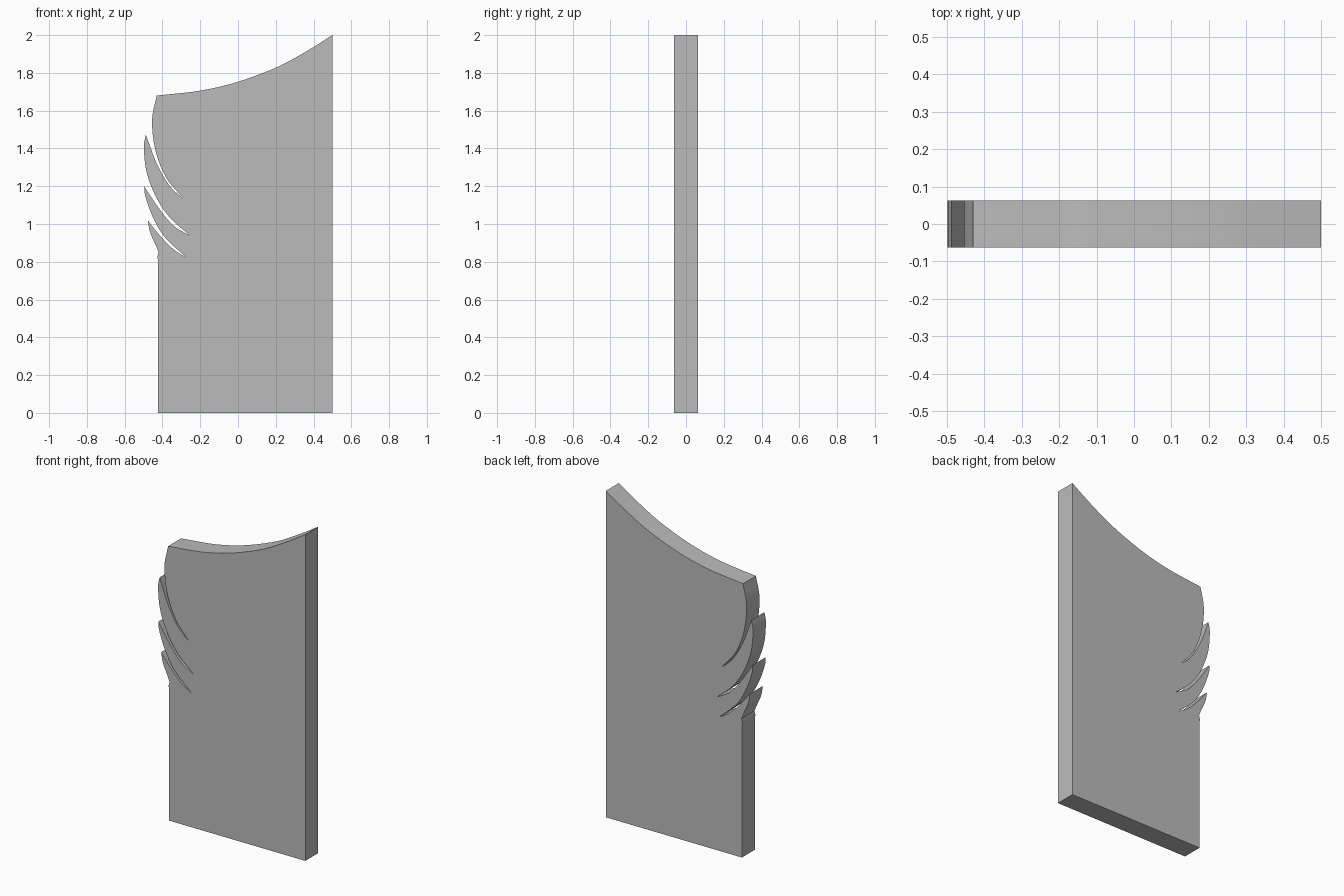
import bpy, bmesh
from mathutils import Vector

if "Cube" in bpy.data.objects:
    bpy.data.objects.remove(bpy.data.objects["Cube"])

HALF = 0.0625  # half thickness of the panel


def smooth(points, steps=6):
    """Catmull-Rom curve through the points, without the last one."""
    p = [Vector(q) for q in points]
    p = [2 * p[0] - p[1]] + p + [2 * p[-1] - p[-2]]
    out = []
    for a, b, c, d in zip(p, p[1:], p[2:], p[3:]):
        for i in range(steps):
            t = i / steps
            out.append(0.5 * (2 * b + (c - a) * t + (2 * a - 5 * b + 4 * c - d) * t * t
                              + (3 * b - a - 3 * c + d) * t ** 3))
    return out


# Outline runs from the bottom up the right side, then down the feathered left edge
arcs = [
    # swept top edge
    [(0.5, 2.0), (0.36, 1.913), (0.21, 1.832), (0.0, 1.753), (-0.2, 1.706), (-0.43, 1.68)],
    # rounded shoulder down into first slit
    [(-0.43, 1.68), (-0.455, 1.55), (-0.437, 1.39), (-0.38, 1.245), (-0.288, 1.133)],
    # first feather
    [(-0.288, 1.133), (-0.36, 1.20), (-0.43, 1.32), (-0.488, 1.473)],
    [(-0.488, 1.473), (-0.498, 1.41), (-0.485, 1.28), (-0.435, 1.145), (-0.36, 1.033), (-0.253, 0.938)],
    # second feather
    [(-0.253, 0.938), (-0.34, 0.99), (-0.42, 1.085), (-0.497, 1.2)],
    [(-0.497, 1.2), (-0.49, 1.145), (-0.45, 1.035), (-0.385, 0.927), (-0.27, 0.82)],
    # third feather
    [(-0.27, 0.82), (-0.34, 0.865), (-0.41, 0.935), (-0.477, 1.018)],
    [(-0.477, 1.018), (-0.465, 0.955), (-0.425, 0.865)],
]
outline = [Vector((-0.423, 0)), Vector((0.5, 0))]
for arc in arcs:
    outline += smooth(arc)
outline += [Vector((-0.42, 0.85)), Vector((-0.427, 0.825)), Vector((-0.423, 0.805))]

# Extrude the outline into a flat panel
bm = bmesh.new()
front = bm.faces.new([bm.verts.new((x, -HALF, z)) for x, z in outline])
ext = bmesh.ops.extrude_face_region(bm, geom=[front], use_keep_orig=True)
bmesh.ops.translate(bm, vec=(0, 2 * HALF, 0),
                    verts=[g for g in ext["geom"] if isinstance(g, bmesh.types.BMVert)])
bmesh.ops.recalc_face_normals(bm, faces=bm.faces)
bmesh.ops.triangulate(bm, faces=[f for f in bm.faces if len(f.verts) > 4])

mesh = bpy.data.meshes.new("feathered_panel")
bm.to_mesh(mesh)
bm.free()
panel = bpy.data.objects.new("feathered_panel", mesh)
bpy.context.collection.objects.link(panel)

mat = bpy.data.materials.new("plain grey")
mat.diffuse_color = (0.5, 0.5, 0.5, 1)
mat.use_nodes = True
mat.node_tree.nodes["Principled BSDF"].inputs["Base Color"].default_value = mat.diffuse_color
mesh.materials.append(mat)

# Smooth the curved rim, keep the edges sharp
bpy.context.view_layer.objects.active = panel
panel.select_set(True)
bpy.ops.object.shade_smooth_by_angle(angle=0.5)
